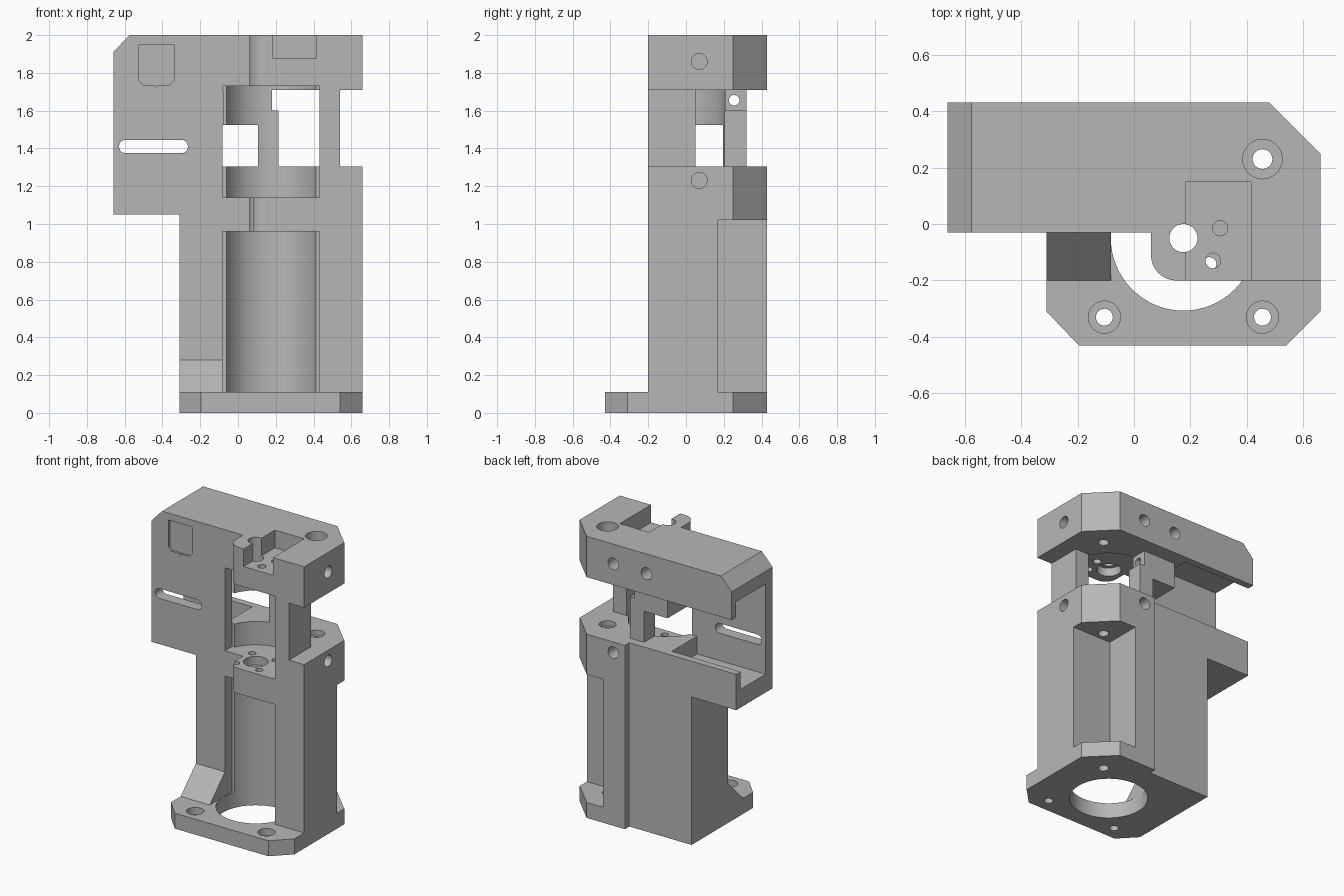
import bpy, bmesh, math
from mathutils import Matrix

cube = bpy.data.objects.get("Cube")
if cube:
    bpy.data.objects.remove(cube, do_unlink=True)

grey = bpy.data.materials.new("plain grey")
grey.use_nodes = True
grey.diffuse_color = (0.47, 0.47, 0.47, 1)
grey.node_tree.nodes["Principled BSDF"].inputs["Base Color"].default_value = grey.diffuse_color


def finish(name, bm):
    bmesh.ops.recalc_face_normals(bm, faces=bm.faces)
    mesh = bpy.data.meshes.new(name)
    bm.to_mesh(mesh)
    bm.free()
    mesh.materials.append(grey)
    obj = bpy.data.objects.new(name, mesh)
    bpy.context.collection.objects.link(obj)
    return obj


def prism(name, pts, axis, lo, hi):
    """Extrude a 2D outline along an axis; pts are the other two axes in order."""
    place = {"x": lambda a, b: (lo, a, b), "y": lambda a, b: (a, lo, b),
             "z": lambda a, b: (a, b, lo)}[axis]
    bm = bmesh.new()
    face = bm.faces.new([bm.verts.new(place(a, b)) for a, b in pts])
    ext = bmesh.ops.extrude_face_region(bm, geom=[face])
    move = [(hi - lo) * (axis == k) for k in "xyz"]
    bmesh.ops.translate(bm, vec=move, verts=[v for v in ext["geom"] if isinstance(v, bmesh.types.BMVert)])
    return finish(name, bm)


def box(name, x, y, z):
    return prism(name, [(x[0], y[0]), (x[1], y[0]), (x[1], y[1]), (x[0], y[1])], "z", *z)


def arc(a, b, r, start, end, n):
    return [(a + r * math.cos(math.radians(start + (end - start) * i / n)),
             b + r * math.sin(math.radians(start + (end - start) * i / n))) for i in range(n + 1)]


def rod(name, a, b, r, axis, lo, hi, n=32):
    return prism(name, arc(a, b, r, 0, 360, n)[:-1], axis, lo, hi)


def combine(target, tool, operation):
    tool.hide_render = True
    mod = target.modifiers.new("join", "BOOLEAN")
    mod.operation, mod.solver, mod.object = operation, "EXACT", tool
    bpy.context.view_layer.update()
    graph = bpy.context.evaluated_depsgraph_get()
    mesh = bpy.data.meshes.new_from_object(target.evaluated_get(graph))
    target.modifiers.clear()
    target.data = mesh
    bpy.data.objects.remove(tool, do_unlink=True)


def add(tool):
    combine(frame, tool, "UNION")


def cut(tool):
    combine(frame, tool, "DIFFERENCE")


CX, CY, R = 0.175, -0.05, 0.257      # main shaft axis and bay radius
BOLT = (0.455, 0.23)                 # rear corner bolt

# Upright body with a rounded front lobe and a bevelled rear corner
outline = [(-0.31, -0.03), (0.06, -0.03)] + arc(0.15, -0.11, 0.09, 180, 270, 8)
outline += [(0.66, -0.2), (0.66, 0.25), (0.48, 0.43), (-0.31, 0.43)]
frame = prism("motor_mount_frame", outline, "z", 0, 2)

# Base flange, side wing and ramp
add(prism("flange", [(-0.31, 0.1), (-0.31, -0.31), (-0.195, -0.43), (0.54, -0.43),
                     (0.66, -0.31), (0.66, 0.1)], "z", 0, 0.11))
add(prism("wing", [(-0.66, 1.05), (-0.1, 1.05), (-0.1, 2), (-0.575, 2), (-0.66, 1.91)], "y", -0.03, 0.43))
add(prism("ramp", [(-0.2, 0.11), (-0.2, 0.09), (0, 0.09), (0, 0.28), (-0.03, 0.28)], "x", -0.31, -0.07))

# Recessed back panel, open rear bay, side notch and corner pocket
cut(box("panel_recess", (-1, 0.18), (0.38, 1), (-1, 1.5)))
cut(box("rear_opening", (-1, 1), (0.05, 1), (1.305, 1.71)))
cut(box("side_notch", (0.54, 1), (-1, 1), (1.305, 1.71)))
cut(box("corner_pocket", (0.35, 1), (0.17, 1), (0.11, 1.02)))

# Rear hanger and post
add(box("hanger", (-0.08, 0.18), (0.05, 0.32), (1.525, 1.76)))
add(box("post", (0.105, 0.215), (0.19, 0.32), (1.25, 1.6)))

# Trough and upper groove in the wing
cut(box("trough", (-1, -0.12), (0.05, 0.33), (1.18, 1.5)))
cut(box("groove", (-1, -0.12), (0.05, 0.38), (1.6, 1.82)))

# Round bays with a square front mouth
for low, high in ((0.11, 0.96), (1.14, 1.73)):
    cut(rod("bay", CX, CY, R, "z", low, high, 64))
    cut(box("mouth", (CX - R, CX + R), (-0.3, 0.05), (low, high)))
cut(rod("base_hole", CX, CY, R, "z", -0.1, 0.2, 64))

# Shaft holes, bearing seats and small screw holes
cut(rod("shaft_hole", CX, CY, 0.05, "z", 0.8, 2.1))
cut(rod("lower_seat", CX, CY, 0.08, "z", 1.08, 1.2))
cut(rod("upper_seat", CX, CY, 0.08, "z", 1.7, 1.79))
for k in range(4):
    t = math.radians(45 + 90 * k)
    cut(rod("screw_hole", CX + 0.13 * math.cos(t), CY + 0.13 * math.sin(t), 0.025, "z", 0.9, 1.2, 16))
cut(box("top_pocket", (0.185, 0.415), (-0.3, 0.15), (1.875, 2.1)))
for x, y in ((0.305, -0.015), (0.28, -0.13)):
    cut(rod("pocket_hole", x, y, 0.027, "z", 1.7, 1.95, 16))

# Corner bolts with counterbores
for x, y in ((-0.105, -0.33), (0.455, -0.33)):
    cut(rod("bolt_hole", x, y, 0.03, "z", -0.1, 0.2))
    cut(rod("counterbore", x, y, 0.057, "z", 0.06, 0.2))
cut(rod("long_bolt", *BOLT, 0.035, "z", -0.1, 2.1))
cut(rod("top_counterbore", *BOLT, 0.07, "z", 1.88, 2.1))
cut(rod("middle_counterbore", *BOLT, 0.055, "z", 1.27, 1.4))

# Blind holes in the side and back, and the pivot hole
for z in (1.23, 1.86):
    cut(rod("side_hole", 0.07, z, 0.042, "x", 0.52, 1))
    cut(rod("back_hole", 0.27, z, 0.042, "y", 0.31, 1))
cut(rod("back_hole", 0.01, 1.86, 0.042, "y", 0.31, 1))
cut(rod("pivot_hole", 0.255, 1.655, 0.028, "x", -0.11, 0.3, 24))

# Adjustment slot and plain shield-shaped recess on the wing
slot = arc(-0.3, 1.41, 0.035, -90, 90, 10) + arc(-0.595, 1.41, 0.035, 90, 270, 10)
cut(prism("slot", slot, "y", -0.1, 0.08))
shield = [(-0.525, 1.95), (-0.525, 1.76), (-0.5, 1.735), (-0.44, 1.735), (-0.432, 1.725),
          (-0.424, 1.735), (-0.365, 1.735), (-0.34, 1.76), (-0.34, 1.95)]
cut(prism("shield_recess", shield, "y", -0.1, -0.015))

bpy.ops.object.select_all(action="DESELECT")
frame.select_set(True)
bpy.context.view_layer.objects.active = frame
bpy.ops.object.shade_smooth_by_angle(angle=math.radians(30))
